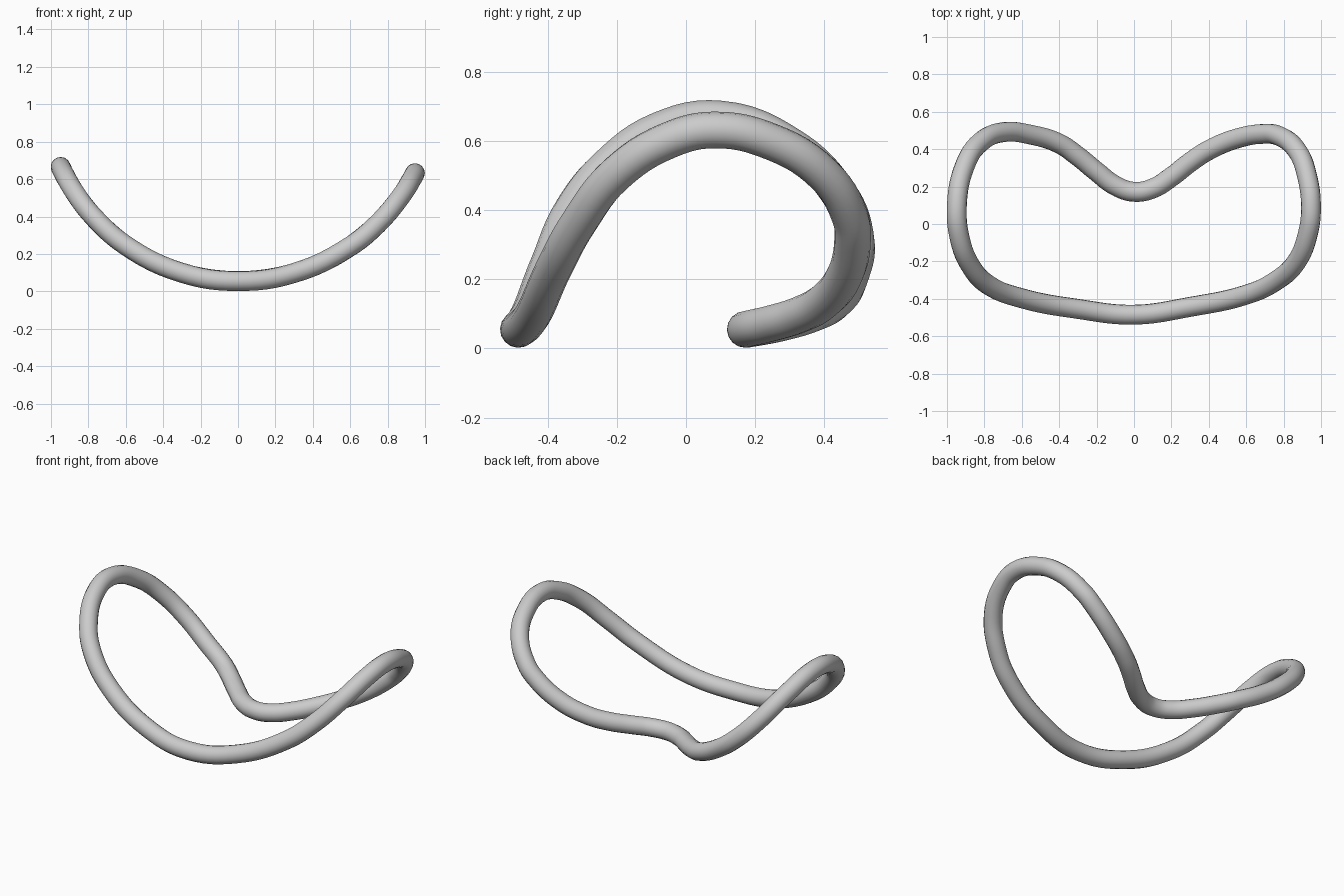
import bpy
import math

if "Cube" in bpy.data.objects:
    bpy.data.objects.remove(bpy.data.objects["Cube"])

# Outline of the loop seen from above, from the back notch round the left side
OUTLINE = [
    (0, 0.172), (-0.1, 0.205), (-0.2, 0.28), (-0.3, 0.362), (-0.4, 0.43),
    (-0.55, 0.477), (-0.7, 0.491), (-0.82, 0.438), (-0.905, 0.31), (-0.947, 0.1),
    (-0.931, -0.08), (-0.87, -0.23), (-0.78, -0.325), (-0.6, -0.397), (-0.3, -0.454),
    (0, -0.485), (0.3, -0.443), (0.6, -0.378), (0.75, -0.31), (0.87, -0.2),
    (0.93, -0.05), (0.946, 0.08), (0.927, 0.25), (0.87, 0.395), (0.77, 0.473),
    (0.7, 0.482), (0.55, 0.457), (0.4, 0.395), (0.3, 0.33), (0.2, 0.252), (0.1, 0.19),
]
TUBE = 0.053


# The loop is wrapped into a cylindrical trough, slightly flatter on the right
def height(x):
    r = 1.041 if x < 0 else 1.064
    return TUBE + 0.002 + r - math.sqrt(r * r - x * x)


# Bent closed tube
curve = bpy.data.curves.new("bent_loop", 'CURVE')
curve.dimensions = '3D'
curve.resolution_u = 6
curve.bevel_depth = TUBE
curve.bevel_resolution = 6
spline = curve.splines.new('BEZIER')
spline.bezier_points.add(len(OUTLINE) - 1)
for p, (x, y) in zip(spline.bezier_points, OUTLINE):
    p.co = (x, y, height(x))
    p.handle_left_type = p.handle_right_type = 'AUTO'
spline.use_cyclic_u = True

loop = bpy.data.objects.new("bent_loop", curve)
bpy.context.collection.objects.link(loop)
bpy.context.view_layer.objects.active = loop
loop.select_set(True)
bpy.ops.object.convert(target='MESH')
bpy.ops.object.shade_smooth()
